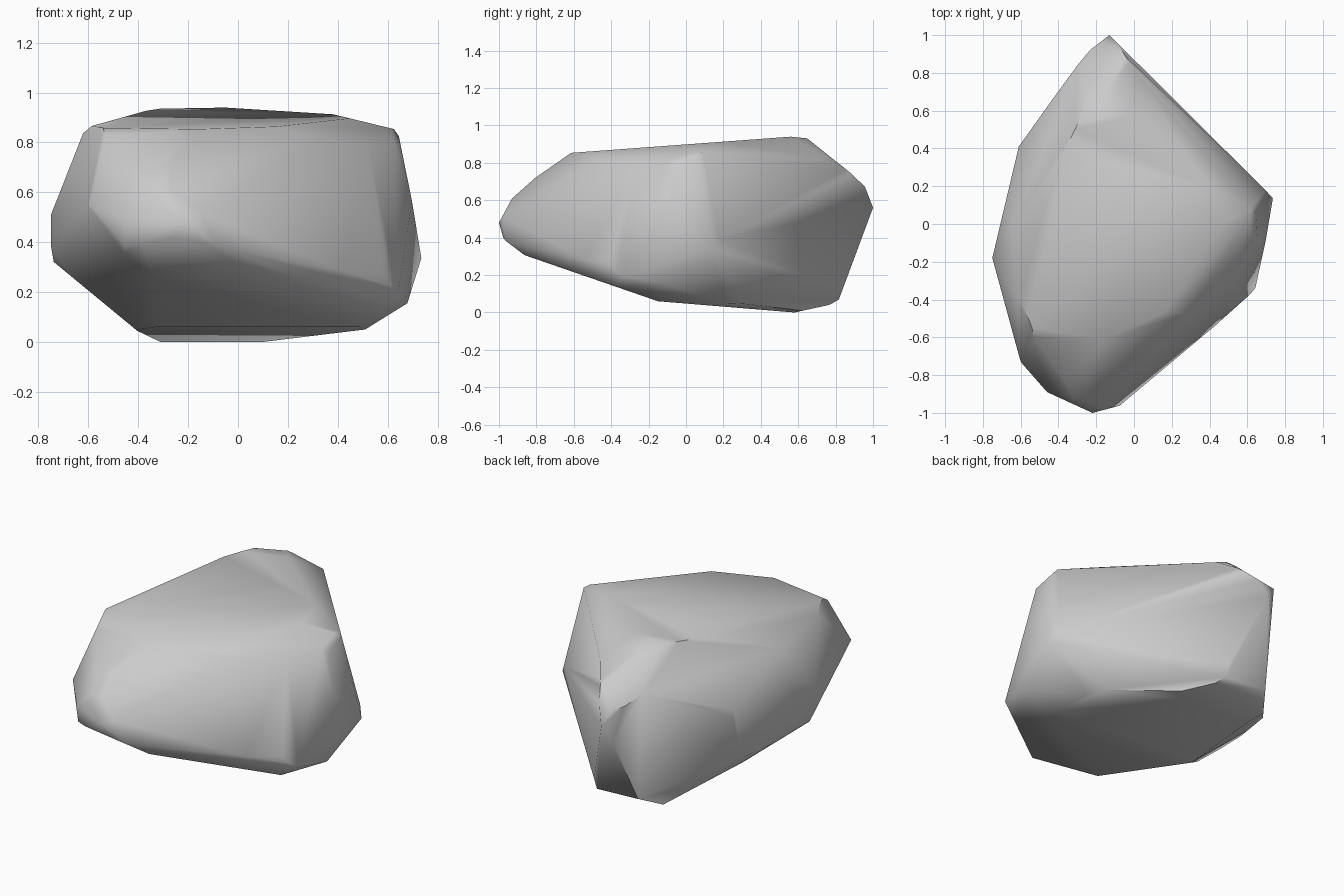
import bpy, bmesh
from math import sin, cos, radians
from itertools import combinations
from mathutils import Vector, geometry

if "Cube" in bpy.data.objects:
    bpy.data.objects.remove(bpy.data.objects["Cube"])

# Outlines of the boulder: (turn about z, camera elevation, profile)
OUTLINES = [
    (0, 0, [(-.61, .865), (-.34, .935), (.25, .945), (.64, .85), (.745, .33), (.695, .165),
            (.51, .05), (.1, 0), (-.35, 0), (-.75, .33), (-.75, .51)]),
    (90, 0, [(-.66, .85), (.63, .945), (.95, .69), (1, .56), (.81, .05), (.58, 0),
             (-.15, .06), (-.96, .34), (-1, .48), (-.93, .61)]),
    (0, 90, [(-.13, 1), (.745, .13), (.64, -.35), (-.03, -.95), (-.22, -1), (-.46, -.89),
             (-.6, -.73), (-.75, -.18), (-.61, .41), (-.26, .9)]),
    (35, 25, [(-.91, -.04), (-.88, -.27), (-.66, -.42), (.22, -.57), (.49, -.49),
              (.69, -.24), (.47, .57), (.28, .67), (.04, .69), (-.73, .35)]),
    (215, 25, [(-.68, .01), (-.56, .48), (.34, .58), (.78, .4), (.91, .18),
               (.66, -.31), (-.13, -.73), (-.49, -.64)]),
    (140, -30, [(-.71, -.16), (-.54, .46), (-.42, .57), (.52, .61), (.77, .46),
                (.71, -.25), (.43, -.48), (-.2, -.57), (-.56, -.47)]),
]
MID = Vector((0, 0, .47))  # the angled outlines are measured from here

# Broad sloping facets inside the outlines: front top, front right, back left
FACETS = [(.26, -.62, .69), (.48, -.525, .19), (-.705, .313, .484)]


def facet_planes(turn, elevation, profile):
    """Each edge of an outline becomes one cutting plane (normal, distance)."""
    t, e = radians(turn), radians(elevation)
    right = Vector((cos(t), sin(t), 0))
    up = Vector((-sin(t) * sin(e), cos(t) * sin(e), cos(e)))
    origin = MID if elevation % 90 else Vector()
    pts = [Vector(p) for p in profile]
    pts = [pts[i] for i in geometry.convex_hull_2d(pts)]
    mid = sum(pts, Vector((0, 0))) / len(pts)
    for a, b in zip(pts, pts[1:] + pts[:1]):
        n = Vector((b.y - a.y, a.x - b.x)).normalized()
        if n.dot(a - mid) < 0:
            n = -n
        normal = right * n.x + up * n.y
        yield normal, n.dot(a) + normal.dot(origin)


planes = [p for outline in OUTLINES for p in facet_planes(*outline)]
planes += [(Vector(f).normalized(), Vector(f).length) for f in FACETS]

# Corners of the solid left after all cuts
corners = []
for (n1, d1), (n2, d2), (n3, d3) in combinations(planes, 3):
    c23 = n2.cross(n3)
    det = n1.dot(c23)
    if abs(det) < 1e-4:
        continue
    p = (c23 * d1 + n3.cross(n1) * d2 + n1.cross(n2) * d3) / det
    if all(n.dot(p) <= d + 1e-5 for n, d in planes):
        corners.append(p)

# Boulder skin: merge tiny facets, then wrap
bm = bmesh.new()
for p in corners:
    bm.verts.new(p)
bmesh.ops.remove_doubles(bm, verts=bm.verts[:], dist=.025)
bmesh.ops.convex_hull(bm, input=bm.verts[:])
bmesh.ops.delete(bm, geom=[v for v in bm.verts if not v.link_faces], context='VERTS')
bmesh.ops.recalc_face_normals(bm, faces=bm.faces[:])
mesh = bpy.data.meshes.new("boulder")
bm.to_mesh(mesh)
bm.free()
boulder = bpy.data.objects.new("boulder", mesh)
bpy.context.collection.objects.link(boulder)
bpy.context.view_layer.objects.active = boulder
boulder.select_set(True)
bpy.ops.object.shade_smooth_by_angle(angle=radians(50))
